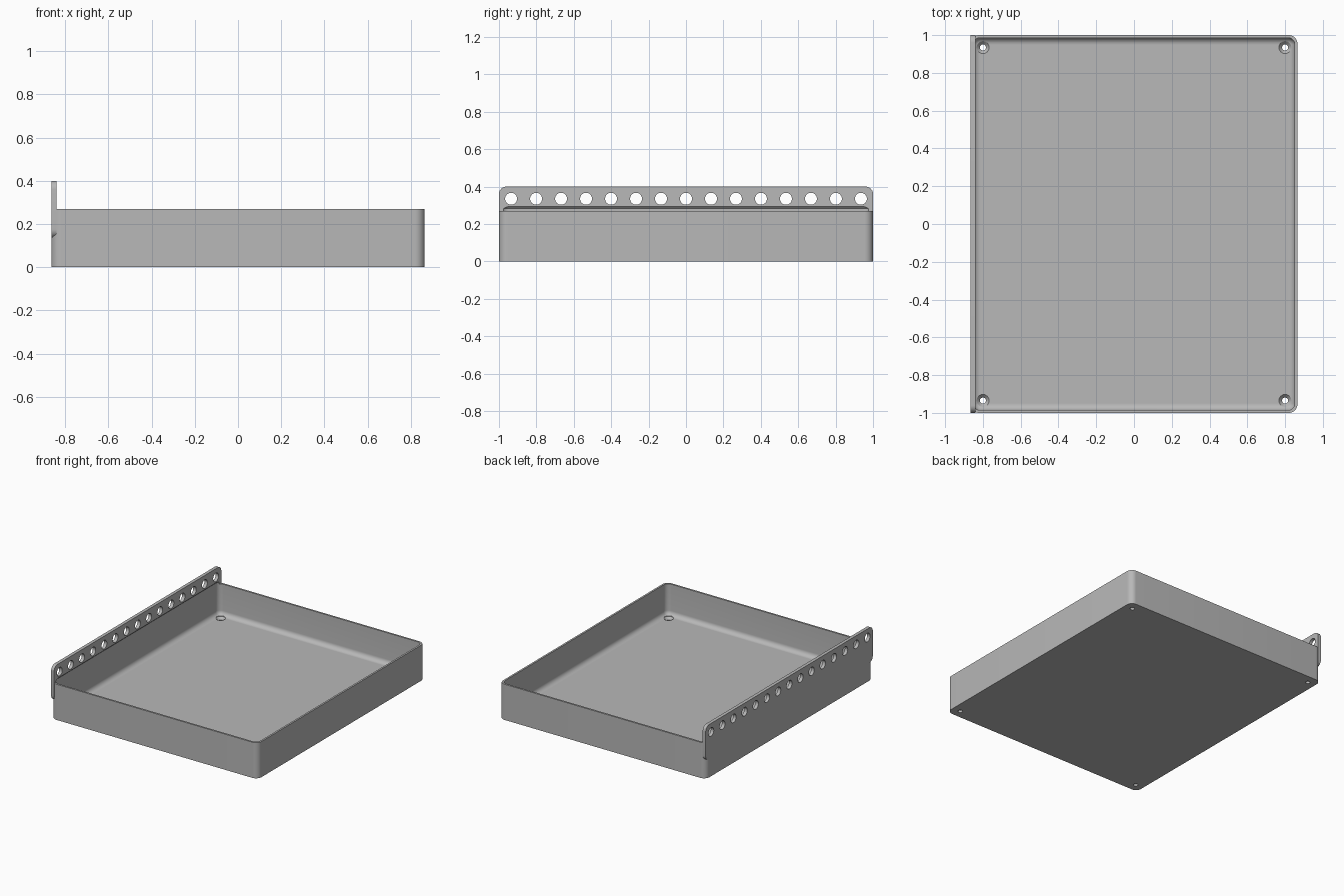
import bpy, bmesh, math
from mathutils import Matrix

if "Cube" in bpy.data.objects:
    bpy.data.objects.remove(bpy.data.objects["Cube"], do_unlink=True)

HX, HY = 0.865, 1.0          # outer half sizes
RIM, FLOOR, WALL = 0.27, 0.035, 0.014
FLANGE_T, FLANGE_LOW, FLANGE_TOP = 0.025, 0.135, 0.40

grey = bpy.data.materials.new("grey plastic")
grey.use_nodes = True
colour = (0.48, 0.48, 0.48, 1)
grey.diffuse_color = colour
grey.node_tree.nodes["Principled BSDF"].inputs["Base Color"].default_value = colour


def rounded_rect(hx, hy, r, steps=10):
    pts = []
    for k, (sx, sy) in enumerate([(1, 1), (-1, 1), (-1, -1), (1, -1)]):
        for i in range(steps + 1):
            a = (k + i / steps) * math.pi / 2
            pts.append((sx * (hx - r) + r * math.cos(a), sy * (hy - r) + r * math.sin(a)))
    return pts


def circle(r, n=32):
    return [(r * math.cos(2 * math.pi * i / n), r * math.sin(2 * math.pi * i / n)) for i in range(n)]


def loft(bm, sections, matrix=Matrix()):
    """Closed solid through (outline, height) sections."""
    rings = [[bm.verts.new(matrix @ Matrix.Translation((x, y, z)).translation) for x, y in pts]
             for pts, z in sections]
    for a, b in zip(rings, rings[1:]):
        n = len(a)
        for i in range(n):
            bm.faces.new((a[i], a[(i + 1) % n], b[(i + 1) % n], b[i]))
    bm.faces.new(rings[0][::-1])
    bm.faces.new(rings[-1])


def make(name, bm):
    bmesh.ops.recalc_face_normals(bm, faces=bm.faces)
    mesh = bpy.data.meshes.new(name)
    bm.to_mesh(mesh)
    bm.free()
    mesh.materials.append(grey)
    obj = bpy.data.objects.new(name, mesh)
    bpy.context.collection.objects.link(obj)
    return obj


def combine(target, other, operation):
    mod = target.modifiers.new(operation, "BOOLEAN")
    mod.operation, mod.solver, mod.object = operation, "EXACT", other
    other.hide_render = True
    bpy.context.view_layer.objects.active = target
    bpy.ops.object.modifier_apply(modifier=mod.name)
    bpy.data.objects.remove(other, do_unlink=True)


# Outer body
bm = bmesh.new()
body = rounded_rect(HX, HY, 0.045)
loft(bm, [(body, 0), (body, RIM)])
tray = make("tray", bm)

# Upright mounting flange: rounded plate in the YZ plane on the right-hand side
yz_plane = Matrix(((0, 0, 1, -HX), (1, 0, 0, 0), (0, 1, 0, 0), (0, 0, 0, 1)))
half_h = (FLANGE_TOP - FLANGE_LOW) / 2
plate = rounded_rect(HY, half_h, 0.04)
bm = bmesh.new()
loft(bm, [(plate, 0), (plate, FLANGE_T)],
     Matrix.Translation((0, 0, FLANGE_LOW + half_h)) @ yz_plane)
combine(tray, make("flange", bm), "UNION")

# Cavity with a coved floor edge and a bevel running up into the flange
cove, inner_r, steps = 0.035, 0.037, 8
levels = []
for i in range(steps + 1):
    a = i / steps * math.pi / 2
    levels.append((FLOOR + cove * (1 - math.cos(a)), cove * (1 - math.sin(a))))
levels += [(RIM + 0.012, 0), (RIM + 0.025, 0.013)]
bm = bmesh.new()
loft(bm, [(rounded_rect(HX - WALL - d, HY - WALL - d, inner_r - d), z) for z, d in levels])
combine(tray, make("cavity_cutter", bm), "DIFFERENCE")

# Row of holes through the flange
bm = bmesh.new()
for i in range(15):
    y = -0.935 + i * 1.87 / 14
    loft(bm, [(circle(0.032), -0.05), (circle(0.032), 0.1)],
         Matrix.Translation((0, y, 0.335)) @ yz_plane)
combine(tray, make("flange_hole_cutter", bm), "DIFFERENCE")

# Countersunk screw holes in the floor corners
bm = bmesh.new()
for sx in (-1, 1):
    for sy in (-1, 1):
        loft(bm, [(circle(0.016), -0.05), (circle(0.016), 0.017),
                  (circle(0.033), FLOOR), (circle(0.033), FLOOR + 0.05)],
             Matrix.Translation((sx * 0.8, sy * 0.935, 0)))
combine(tray, make("screw_hole_cutter", bm), "DIFFERENCE")

# Smooth curves, crisp edges
bpy.ops.object.select_all(action="DESELECT")
tray.select_set(True)
bpy.context.view_layer.objects.active = tray
bpy.ops.object.shade_smooth_by_angle(angle=math.radians(30))
